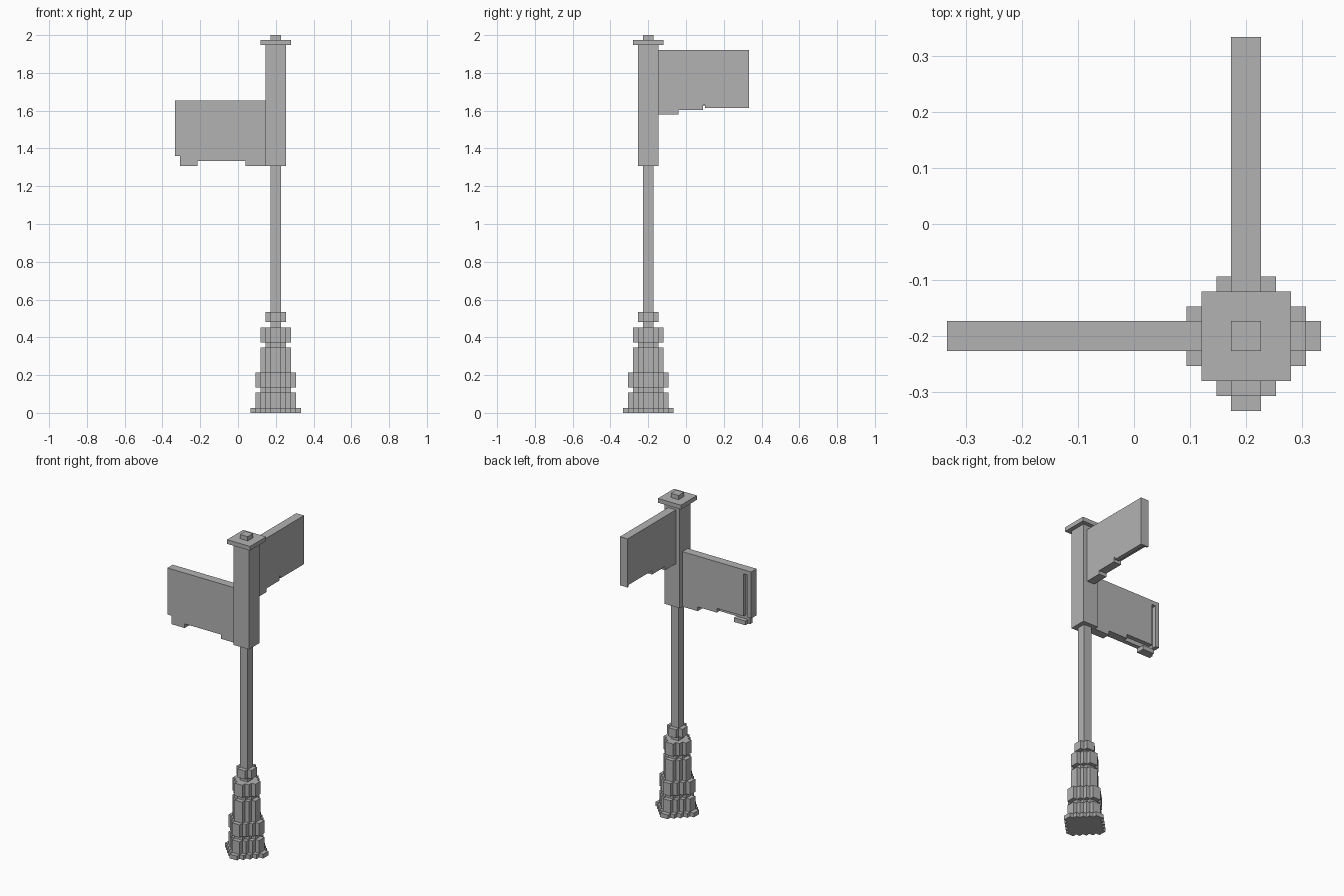
import bpy
import bmesh
from mathutils import Vector

cube = bpy.data.objects.get("Cube")
if cube:
    bpy.data.objects.remove(cube, do_unlink=True)

U = 2 / 75                               # one grid block
AXIS = Vector((7.5, -7.5, 0))            # centre of the post, in blocks

grey = bpy.data.materials.new("plain grey")
grey.use_nodes = True
colour = (0.45, 0.45, 0.45, 1)
grey.diffuse_color = colour
grey.node_tree.nodes["Principled BSDF"].inputs["Base Color"].default_value = colour


def prism(name, outline, sweep):
    """Extrude a closed outline (in blocks, relative to the post) along sweep."""
    bm = bmesh.new()
    face = bm.faces.new([bm.verts.new((AXIS + Vector(p)) * U) for p in outline])
    result = bmesh.ops.extrude_face_region(bm, geom=[face])
    verts = [v for v in result["geom"] if isinstance(v, bmesh.types.BMVert)]
    bmesh.ops.translate(bm, verts=verts, vec=Vector(sweep) * U)
    bmesh.ops.recalc_face_normals(bm, faces=bm.faces)
    mesh = bpy.data.meshes.new(name)
    bm.to_mesh(mesh)
    bm.free()
    mesh.materials.append(grey)
    obj = bpy.data.objects.new(name, mesh)
    bpy.context.collection.objects.link(obj)


def square(name, half, low, high):
    corners = [(half, -half), (half, half), (-half, half), (-half, -half)]
    prism(name, [(x, y, low) for x, y in corners], (0, 0, high - low))


def stepped_tier(name, radius, low, high):
    """Round tier with a staircase outline, one quarter turned four times."""
    quarter = [(radius, 1)]
    for step in range(1, radius):
        quarter += [(radius - step, step), (radius - step, step + 1)]
    outline = []
    for _ in range(4):
        outline += quarter
        quarter = [(-y, x) for x, y in quarter]
    prism(name, [(x, y, low) for x, y in outline], (0, 0, high - low))


def left_plate(name, profile, near, far):
    """Plate reaching towards -x, between two depths in y."""
    prism(name, [(-d, near, z) for d, z in profile], (0, far - near, 0))


def back_plate(name, profile, near, far):
    """Plate reaching towards +y, between two depths in x."""
    prism(name, [(near, d, z) for d, z in profile], (far - near, 0, 0))


# Ornamental base, tier by tier
level = 0
for name, radius, height in [
    ("base_foot", 5, 1), ("base_plinth", 4, 3), ("base_neck", 3, 1),
    ("base_ring", 4, 3), ("base_shaft", 3, 5), ("upper_neck", 2, 1),
    ("upper_ring", 3, 3), ("collar_neck", 1, 1), ("collar", 2, 2),
]:
    stepped_tier(name, radius, level, level + height)
    level += height

# Pole, square post head, cap and finial
square("pole", 1, level, 49)
square("post_head", 2, 49, 73)
square("cap", 3, 73, 74)
square("finial", 1, 74, 75)

# Lower sign: flat front, grooved and rebated back
front_profile = [(2, 62), (20, 62), (20, 51), (19, 51), (19, 49), (15.5, 49),
                 (15.5, 50), (6, 50), (6, 49), (2, 49)]
rear_profile = [(2, 62), (20, 62), (20, 51), (19, 51), (19, 61), (18, 61),
                (18, 51), (11, 51), (11, 50), (6, 50), (6, 49), (2, 49)]
tab_profile = [(15.5, 49), (18.5, 49), (18.5, 50), (15.5, 50)]
left_plate("lower_sign_front", front_profile, -1, 0)
left_plate("lower_sign_rear", rear_profile, 0, 1)
left_plate("lower_sign_tab", tab_profile, 0, 1)

# Upper sign: flat on +x, rebated along the lower edge on -x
flat_profile = [(2, 72), (20, 72), (20, 60.5), (11.3, 60.5), (11.3, 61.1),
                (10.9, 61.1), (10.9, 60.1), (6, 60.1), (6, 59.25), (2, 59.25)]
rebate_profile = [(2, 72), (20, 72), (20, 60.5), (19.6, 60.5), (19.6, 61),
                  (10.9, 61), (10.9, 60.1), (6, 60.1), (6, 59.25), (2, 59.25)]
back_plate("upper_sign_outer", flat_profile, 0, 1)
back_plate("upper_sign_inner", rebate_profile, -1, 0)
